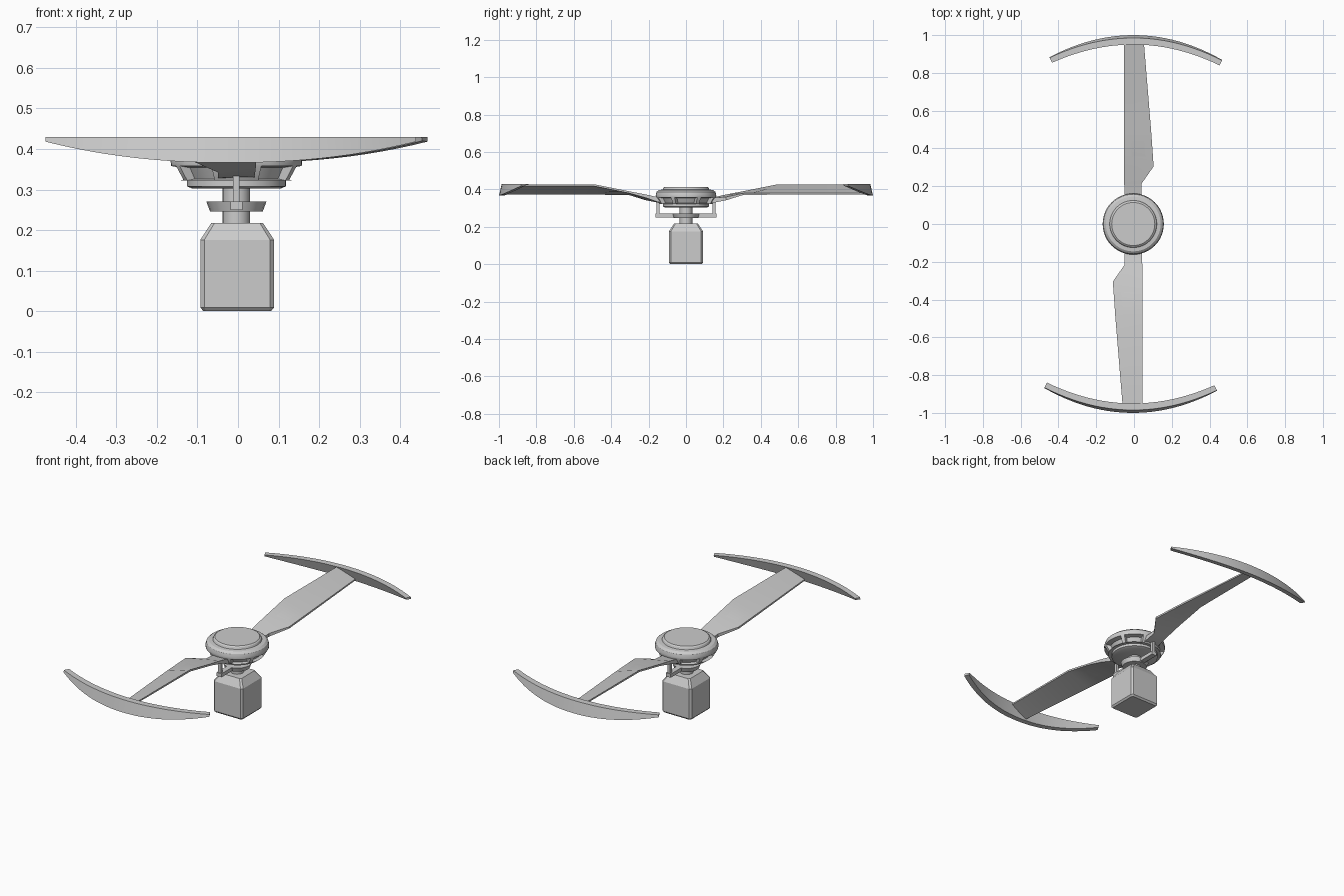
import bpy, bmesh, math
from mathutils import Matrix, Vector

if "Cube" in bpy.data.objects:
    bpy.data.objects.remove(bpy.data.objects["Cube"])

OFF = -0.004  # slight sideways offset of the rotor
grey = bpy.data.materials.new("light_grey")
grey.diffuse_color = (0.6, 0.6, 0.6, 1)
grey.use_nodes = True
grey.node_tree.nodes["Principled BSDF"].inputs["Base Color"].default_value = grey.diffuse_color


def finish(bm, name, smooth=None, x=OFF):
    bmesh.ops.recalc_face_normals(bm, faces=bm.faces[:])
    me = bpy.data.meshes.new(name)
    bm.to_mesh(me)
    bm.free()
    me.materials.append(grey)
    ob = bpy.data.objects.new(name, me)
    ob.location.x = x
    bpy.context.collection.objects.link(ob)
    if smooth:
        bpy.ops.object.select_all(action='DESELECT')
        ob.select_set(True)
        bpy.context.view_layer.objects.active = ob
        bpy.ops.object.shade_smooth_by_angle(angle=math.radians(smooth))
    return ob


def loft(bm, rings):
    """Skin a list of closed cross-sections and cap both ends."""
    vs = [[bm.verts.new(p) for p in r] for r in rings]
    n = len(vs[0])
    for a, b in zip(vs, vs[1:]):
        for i in range(n):
            j = (i + 1) % n
            bm.faces.new((a[i], a[j], b[j], b[i]))
    bm.faces.new(vs[0])
    bm.faces.new(vs[-1])


def lathe(profile, n):
    """Solid of revolution from (radius, z) points."""
    bm = bmesh.new()
    loft(bm, [[(r * math.cos(2 * math.pi * i / n), r * math.sin(2 * math.pi * i / n), z)
               for i in range(n)] for r, z in profile])
    return bm


def box(bm, center, size):
    m = Matrix.Translation(center) @ Matrix.Diagonal(Vector(size)).to_4x4()
    bmesh.ops.create_cube(bm, size=1, matrix=m)


# motor housing: chamfered square box with a sloped shoulder
def chamfered(h, c, z):
    k = h - c
    return [(h, -k, z), (h, k, z), (k, h, z), (-k, h, z),
            (-h, k, z), (-h, -k, z), (-k, -h, z), (k, -h, z)]


bm = bmesh.new()
loft(bm, [chamfered(0.083, 0.006, 0), chamfered(0.091, 0.01, 0.009),
          chamfered(0.091, 0.01, 0.176), chamfered(0.064, 0.008, 0.217)])
finish(bm, "motor_housing", x=-0.002)

# drive shaft
finish(lathe([(0.034, 0.21), (0.034, 0.31)], 24), "drive_shaft", 30)

# control plate with two arms, and the link rods
finish(lathe([(0.065, 0.246), (0.074, 0.27)], 20), "control_plate", 20)
for s, side in ((-1, "front"), (1, "back")):
    bm = bmesh.new()
    box(bm, (0, s * 0.11, 0.26), (0.03, 0.105, 0.02))
    finish(bm, side + "_control_arm")
    bm = bmesh.new()
    box(bm, (0, s * 0.15, 0.302), (0.016, 0.016, 0.085))
    finish(bm, side + "_link_rod")

# rotor hub: bowl, rounded rim and raised cap, with recessed windows
bm = lathe([(0.108, 0.302), (0.122, 0.308), (0.122, 0.322), (0.140, 0.322),
            (0.161, 0.358), (0.162, 0.37), (0.157, 0.387), (0.145, 0.397),
            (0.125, 0.399), (0.121, 0.409), (0.114, 0.414)], 48)
groups = {}
for f in bm.faces:
    c = f.calc_center_median()
    if 0.33 < c.z < 0.35:
        a = math.degrees(math.atan2(c.y, abs(c.x)))
        if abs(a) < 22.5:
            groups.setdefault((c.x > 0, 0), []).append(f)
        elif 30 < abs(a) < 67.5:
            groups.setdefault((c.x > 0, 1 if a > 0 else -1), []).append(f)
bmesh.ops.recalc_face_normals(bm, faces=bm.faces[:])
for fs in groups.values():
    bmesh.ops.inset_region(bm, faces=fs, thickness=0.005, use_even_offset=True)
    for v in {v for f in fs for v in f.verts}:
        v.co.x *= 0.85
        v.co.y *= 0.85
finish(bm, "rotor_hub", 30)

# blades and curved tip wings, the front pair being the back pair turned round
SECTIONS = [  # y, left x, left z, right x, right z, thickness
    (0.11, -0.045, 0.352, 0.045, 0.352, 0.026),
    (0.15, -0.045, 0.358, 0.045, 0.355, 0.026),
    (0.215, -0.048, 0.373, 0.045, 0.360, 0.018),
    (0.305, -0.050, 0.390, 0.108, 0.380, 0.010),
    (0.49, -0.050, 0.427, 0.095, 0.382, 0.010),
    (0.965, -0.050, 0.427, 0.056, 0.382, 0.008)]
for turn, side in ((0, "back"), (math.pi, "front")):
    bm = bmesh.new()
    loft(bm, [[(xl, y, zl), (xr, y, zr), (xr, y, zr - t), (xl, y, zl - t)]
              for y, xl, zl, xr, zr, t in SECTIONS])
    bm.transform(Matrix.Rotation(turn, 4, 'Z'))
    finish(bm, side + "_blade", 15)

    bm = bmesh.new()
    rings = []
    for i in range(-12, 13):
        t = i / 12
        q = t * t
        zb = 0.366 + 0.052 * abs(t) ** 2.2
        lean = (0.43 - zb) / 0.064  # outward flare of the lower edge
        yo, yi = 0.985 - 0.112 * q, 0.95 - 0.103 * q
        rings.append([(0.457 * t, yo + 0.015 * lean, zb), (0.457 * t, yo, 0.43),
                      (0.443 * t, yi, 0.43), (0.445 * t, yi + 0.022 * lean, zb + 0.002)])
    loft(bm, rings)
    bm.transform(Matrix.Rotation(turn - math.radians(0.9), 4, 'Z'))
    finish(bm, side + "_tip_wing", 25)
